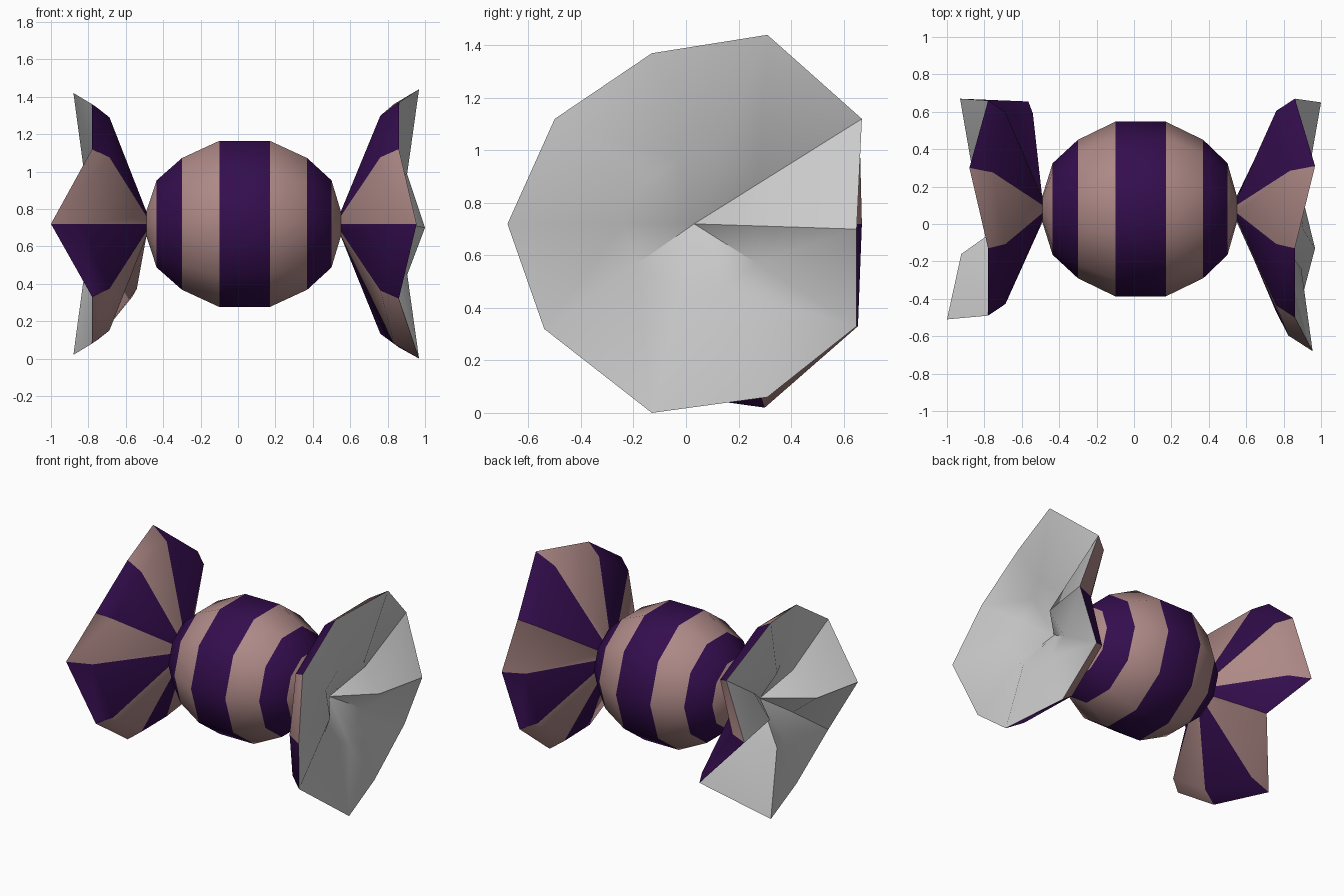
import bpy, bmesh, math
from mathutils import Vector

if "Cube" in bpy.data.objects:
    bpy.data.objects.remove(bpy.data.objects["Cube"])

N, CY, CZ = 10, 0.08, 0.72
NECK_R = 0.07


def material(name, color):
    m = bpy.data.materials.new(name)
    m.diffuse_color = color
    m.use_nodes = True
    m.node_tree.nodes["Principled BSDF"].inputs["Base Color"].default_value = m.diffuse_color
    return m


pink = material("pink_wrap", (0.42, 0.25, 0.24, 1))
purple = material("purple_wrap", (0.034, 0.004, 0.075, 1))


def ring(x, r):
    return [Vector((x, CY - r * math.cos(i * math.tau / N), CZ + r * math.sin(i * math.tau / N)))
            for i in range(N)]


def loft(name, rings, mat_index=None, flip=False, tip=None):
    """Skin a row of rings; an optional tip closes the last one."""
    bm = bmesh.new()
    rows = [[bm.verts.new(p) for p in r] for r in rings]
    end = bm.verts.new(tip) if tip else None

    def face(vs, m):
        f = bm.faces.new(vs[::-1] if flip else vs)
        f.material_index = m

    for k in range(len(rows) - 1):
        a, b = rows[k], rows[k + 1]
        for i in range(N):
            j = (i + 1) % N
            face([a[i], b[i], b[j], a[j]], mat_index(k, i) if mat_index else 0)
    if end:
        for i in range(N):
            face([rows[-1][i], end, rows[-1][(i + 1) % N]], 0)
    mesh = bpy.data.meshes.new(name)
    bm.to_mesh(mesh)
    bm.free()
    ob = bpy.data.objects.new(name, mesh)
    bpy.context.collection.objects.link(ob)
    if mat_index:
        mesh.materials.append(pink)
        mesh.materials.append(purple)
    bpy.ops.object.select_all(action='DESELECT')
    ob.select_set(True)
    bpy.context.view_layer.objects.active = ob
    bpy.ops.object.shade_smooth_by_angle(angle=math.radians(40))
    return ob


# Striped ball
profile = [(-0.49, NECK_R), (-0.435, 0.245), (-0.30, 0.37), (-0.10, 0.467),
           (0.17, 0.467), (0.37, 0.37), (0.50, 0.245), (0.55, NECK_R)]
loft("candy_body", [ring(x, r) for x, r in profile], lambda k, i: k % 2)


# Twisted wrapper end: coloured outside, grey pleated inside
def wrapper_end(side, neck_x, rim, flip):
    rim = [Vector(p) for p in rim]
    hub = Vector((neck_x, CY, CZ))
    shoulder = [Vector((hub.x + (p.x - hub.x) * 0.68,
                        hub.y + (p.y - hub.y) * 0.89,
                        hub.z + (p.z - hub.z) * 0.89)) for p in rim]
    loft(side + "_wrapper_fan", [ring(neck_x, NECK_R), shoulder, rim],
         lambda k, i: i % 2, flip)
    # The pleats keep their depth while the ring shrinks towards the throat
    y = sum(p.y for p in rim) / N - 0.03
    inner = [Vector((p.x + (neck_x - p.x) * 0.15, y + (p.y - y) * 0.38,
                     CZ + (p.z - CZ) * 0.38)) for p in rim]
    tip = Vector((neck_x * 1.27, y, CZ))
    loft(side + "_wrapper_lining", [rim, inner], None, flip, tip)


wrapper_end("right", 0.55, [
    (0.955, -0.68, 0.72), (0.86, -0.50, 1.12), (0.86, -0.13, 1.37), (0.968, 0.31, 1.44),
    (0.86, 0.67, 1.12), (1.0, 0.65, 0.70), (0.86, 0.65, 0.33), (0.86, 0.31, 0.06),
    (0.968, -0.13, 0.0), (0.86, -0.54, 0.32)], False)
wrapper_end("left", -0.49, [
    (-1.0, -0.51, 0.72), (-0.78, -0.49, 1.12), (-0.78, -0.13, 1.36), (-0.88, 0.30, 1.42),
    (-0.78, 0.66, 1.12), (-0.93, 0.67, 0.72), (-0.565, 0.655, 0.33), (-0.88, 0.30, 0.02),
    (-0.78, -0.13, 0.08), (-0.78, -0.49, 0.33)], True)
